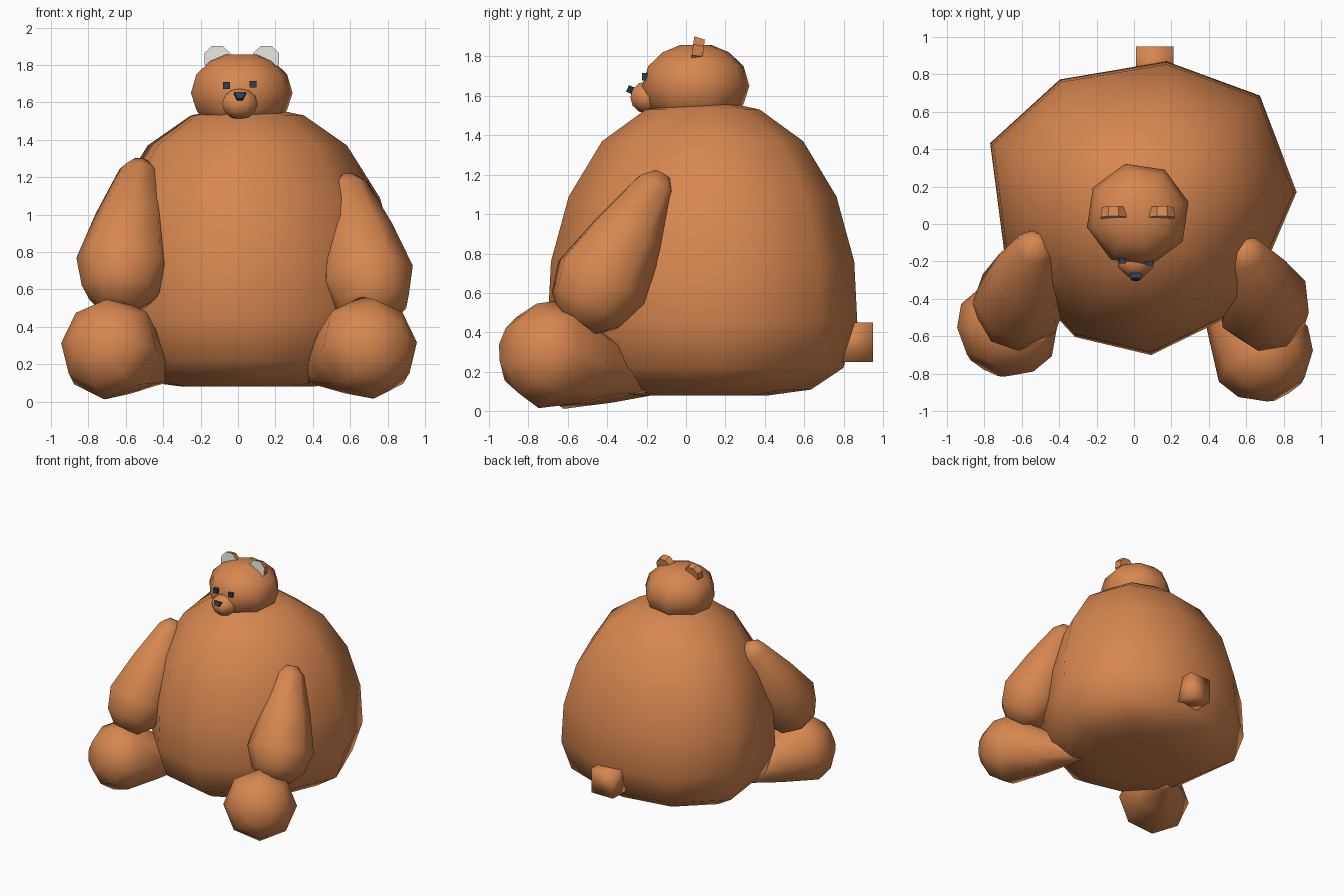
import bpy, bmesh, math
from mathutils import Vector, Matrix

if "Cube" in bpy.data.objects:
    bpy.data.objects.remove(bpy.data.objects["Cube"])


def material(name, rgb):
    m = bpy.data.materials.new(name)
    m.diffuse_color = (*rgb, 1)
    m.use_nodes = True
    m.node_tree.nodes["Principled BSDF"].inputs["Base Color"].default_value = m.diffuse_color
    return m


FUR = material("orange_fur", (0.68, 0.242, 0.08))
DARK = material("dark_slate", (0.026, 0.048, 0.08))
PALE = material("pale_ear", (0.75, 0.73, 0.68))


def finish(name, bm, mats, smooth=True):
    bmesh.ops.recalc_face_normals(bm, faces=bm.faces)
    for f in bm.faces:
        f.smooth = smooth
    me = bpy.data.meshes.new(name)
    bm.to_mesh(me)
    bm.free()
    for m in mats:
        me.materials.append(m)
    ob = bpy.data.objects.new(name, me)
    bpy.context.collection.objects.link(ob)
    return ob


def loft(name, a, b, rings, section):
    """Rings of (position 0..1 along a-b, scale) using a polar section of (degrees, radius)."""
    a, b = Vector(a), Vector(b)
    rot = Vector((0, 0, 1)).rotation_difference(b - a)
    bm = bmesh.new()
    loops = []
    for t, s in rings:
        c = a.lerp(b, t)
        loops.append([bm.verts.new(c + rot @ Vector((s * r * math.cos(math.radians(d)),
                                                     s * r * math.sin(math.radians(d)), 0)))
                      for d, r in section])
    n = len(section)
    for lo, hi in zip(loops, loops[1:]):
        for i in range(n):
            j = (i + 1) % n
            bm.faces.new((lo[i], lo[j], hi[j], hi[i]))
    bm.faces.new(loops[0][::-1])
    bm.faces.new(loops[-1])
    return finish(name, bm, [FUR])


def ngon(n, offset):
    return [(offset + 360 * i / n, 1.0) for i in range(n)]


def box(name, centre, size, mat, smooth=False, taper=1.0, tilt=0.0):
    bm = bmesh.new()
    bmesh.ops.create_cube(bm, size=1)
    for v in bm.verts:
        if v.co.z < 0:
            v.co.x *= taper
    bm.transform(Matrix.Translation(centre) @ Matrix.Rotation(tilt, 4, 'X')
                 @ Matrix.Diagonal((*size, 1)))
    return finish(name, bm, [mat], smooth)


# Body: uneven nine-sided pear
plan = [(6, .824), (44, .866), (81, .794), (123, .82), (157, .89),
        (201, .79), (242, .78), (273, .787), (316, .77)]
heights = [(.08, .42), (.11, .70), (.22, .91), (.45, 1.0), (.76, .98),
           (1.09, .865), (1.37, .65), (1.53, .37), (1.56, .2)]
loft("body", (.05, .085, 0), (.05, .085, 1), heights, plan)

# Head
head = [(1.50, .21), (1.56, .25), (1.65, .28), (1.75, .25), (1.82, .175), (1.857, .085)]
loft("head", (.02, .05, 0), (.02, .05, 1), head, ngon(8, 14))

# Legs and arms: teardrops widening to the paw
leg = [(0, .055), (.1, .085), (.4, .185), (.73, .28), (.88, .235), (1, .12)]
for side, a, b in (("right", (.37, -.18, .15), (.81, -.885, .34)),
                   ("left", (-.39, -.06, .15), (-.79, -.755, .335))):
    az = math.degrees(math.atan2(b[1] - a[1], b[0] - a[0]))
    loft(side + "_leg", a, b, leg, ngon(8, az))

arm = [(0, .05), (.07, .11), (.4, .2), (.72, .265), (.9, .21), (1, .11)]
for side, a, b in (("right", (.58, -.12, 1.2), (.74, -.55, .44)),
                   ("left", (-.52, -.09, 1.28), (-.65, -.55, .51))):
    loft(side + "_arm", a, b, [(t, r * .96) for t, r in arm], ngon(8, 10))

# Muzzle
bm = bmesh.new()
bmesh.ops.create_uvsphere(bm, u_segments=8, v_segments=6, radius=1)
bm.transform(Matrix.Translation((.01, -.195, 1.592)) @ Matrix.Diagonal((.103, .095, .083, 1))
             @ Matrix.Rotation(math.radians(22.5), 4, 'Z'))
finish("muzzle", bm, [FUR])

# Nose and eyes
box("nose", (.01, -.283, 1.632), (.064, .03, .036), DARK, taper=.5, tilt=-.4)
box("left_eye", (-.062, -.197, 1.69), (.038, .03, .038), DARK)
box("right_eye", (.08, -.207, 1.697), (.036, .03, .036), DARK)

# Ears: half-sunk discs with a pale front
for side, x in (("left", -.11), ("right", .15)):
    bm = bmesh.new()
    bmesh.ops.create_cone(bm, cap_ends=True, segments=8, radius1=.075, radius2=.065, depth=.055)
    bm.transform(Matrix.Translation((x, .06, 1.83)) @ Matrix.Rotation(math.radians(-8), 4, 'X')
                 @ Matrix.Rotation(math.radians(-90), 4, 'X') @ Matrix.Rotation(math.radians(22.5), 4, 'Z'))
    bm.normal_update()
    for f in bm.faces:
        f.material_index = 1 if f.normal.y < -.7 else 0
    finish(side + "_ear", bm, [FUR, PALE], smooth=False)

# Tail
box("tail", (.11, .85, .35), (.2, .2, .2), FUR, smooth=True)
